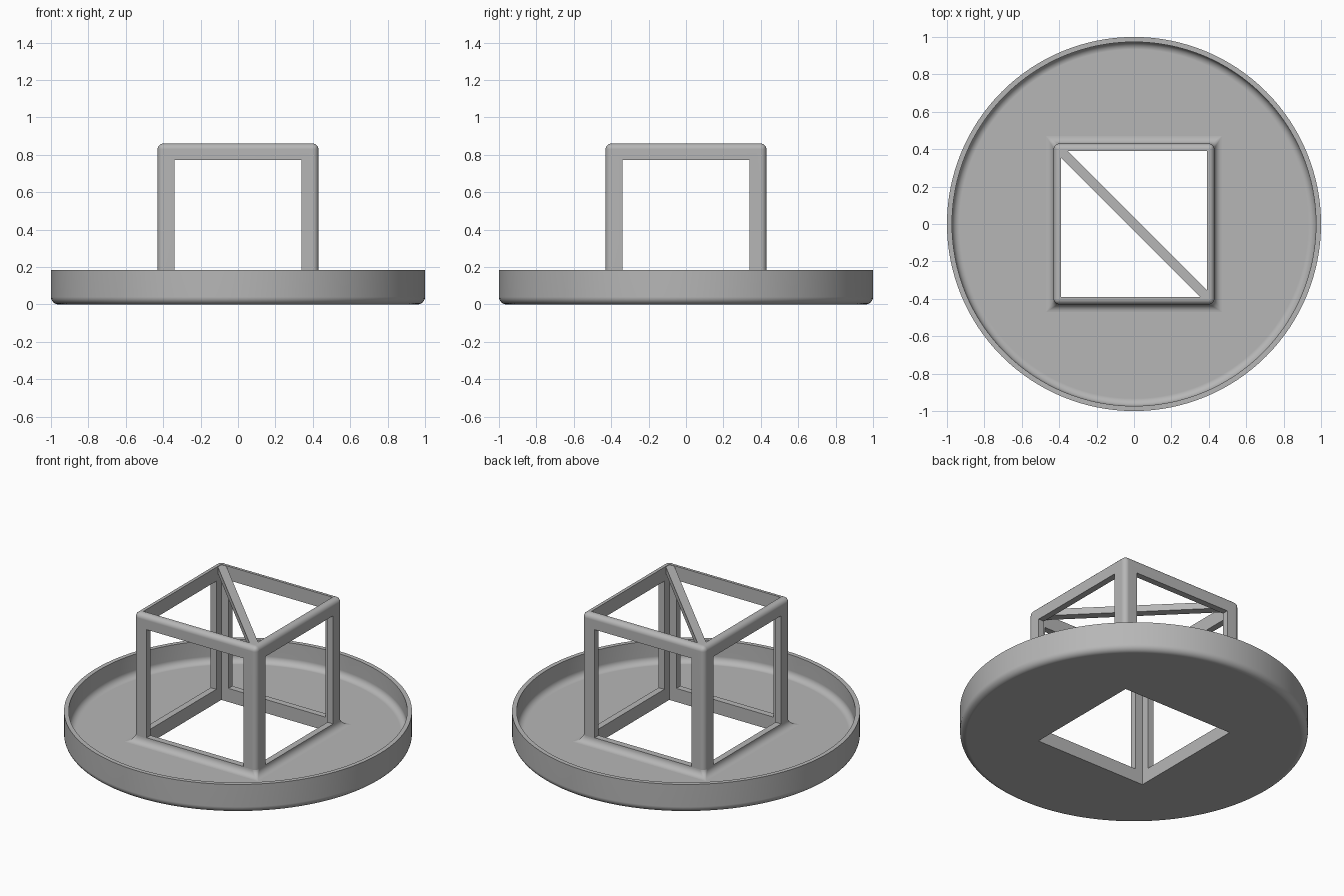
import bpy, bmesh
from math import sin, cos, pi, radians
from mathutils import Matrix, Vector

if "Cube" in bpy.data.objects:
    bpy.data.objects.remove(bpy.data.objects["Cube"], do_unlink=True)

OUTER, INNER, WINDOW = 0.43, 0.39, 0.34   # half sizes of the cage
TOP, FLOOR = 0.86, 0.043
ROUND = 0.03

grey = bpy.data.materials.new("plain grey")
grey.use_nodes = True
colour = (0.47, 0.47, 0.47, 1)
grey.diffuse_color = colour
grey.node_tree.nodes["Principled BSDF"].inputs["Base Color"].default_value = colour


def make_object(name, bm):
    bmesh.ops.recalc_face_normals(bm, faces=bm.faces)
    mesh = bpy.data.meshes.new(name)
    bm.to_mesh(mesh)
    bm.free()
    obj = bpy.data.objects.new(name, mesh)
    bpy.context.collection.objects.link(obj)
    mesh.materials.append(grey)
    return obj


def box(low, high):
    bm = bmesh.new()
    low, high = Vector(low), Vector(high)
    matrix = Matrix.Translation((low + high) / 2) @ Matrix.Diagonal((high - low).to_4d())
    bmesh.ops.create_cube(bm, size=1, matrix=matrix)
    return bm


def loft(rings, capped):
    """Bridge a list of closed rings with quads."""
    bm = bmesh.new()
    loops = [[bm.verts.new(p) for p in ring] for ring in rings]
    count = len(loops[0])
    for a, b in zip(loops, loops[1:]):
        for i in range(count):
            j = (i + 1) % count
            bm.faces.new((a[i], a[j], b[j], b[i]))
    if capped:
        bm.faces.new(loops[0])
        bm.faces.new(loops[-1])
    return bm


def arc(cx, cz, r, start, end, steps=6):
    angles = [radians(start + (end - start) * i / steps) for i in range(steps + 1)]
    return [(cx + r * cos(a), cz + r * sin(a)) for a in angles]


def circle(r, z, count=128):
    return [(r * cos(2 * pi * i / count), r * sin(2 * pi * i / count), z)
            for i in range(count)]


def rounded_square(half, r, z):
    points = []
    for k, (sx, sy) in enumerate(((1, 1), (-1, 1), (-1, -1), (1, -1))):
        c = half - r
        points += [(x, y, z) for x, y in arc(sx * c, sy * c, r, 90 * k, 90 * k + 90, 5)]
    return points


def activate(obj):
    bpy.ops.object.select_all(action="DESELECT")
    obj.select_set(True)
    bpy.context.view_layer.objects.active = obj


def cut(obj, cutters):
    activate(obj)
    for cutter in cutters:
        mod = obj.modifiers.new("cut", "BOOLEAN")
        mod.operation = "DIFFERENCE"
        mod.solver = "EXACT"
        mod.object = cutter
        bpy.ops.object.modifier_apply(modifier=mod.name)


def smooth(obj):
    activate(obj)
    bpy.ops.object.shade_smooth_by_angle(angle=radians(30))
    mod = obj.modifiers.new("flat faces stay flat", "WEIGHTED_NORMAL")
    mod.keep_sharp = True


# Cutters: the shaft through the middle and two window tunnels
low, high = 2 * FLOOR, TOP - 0.088
shaft = make_object("shaft_cutter", box((-INNER, -INNER, -1), (INNER, INNER, 2)))
tunnel_y = make_object("tunnel_y_cutter", box((-WINDOW, -1, low), (WINDOW, 1, high)))
tunnel_x = make_object("tunnel_x_cutter", box((-1, -WINDOW, low), (1, WINDOW, high)))

# Round dish with a rounded foot, thin rim and filleted floor
profile = arc(0.96, 0.04, 0.04, -90, 0) + [(1, 0.183), (0.973, 0.183)]
profile += arc(0.933, FLOOR + 0.04, 0.04, 0, -90)
dish = make_object("dish", loft([circle(r, z) for r, z in profile], True))
cut(dish, [shaft])
smooth(dish)

# Open cage with rounded outer edges, standing on the dish floor
bm = box((-OUTER, -OUTER, FLOOR - 0.002), (OUTER, OUTER, TOP))
edges = [e for e in bm.edges if max(v.co.z for v in e.verts) > TOP / 2]
bmesh.ops.bevel(bm, geom=edges, offset=ROUND, segments=5, profile=0.5, affect="EDGES")
cage = make_object("cage", bm)
cut(cage, [shaft, tunnel_y, tunnel_x])
smooth(cage)

# Concave fillet around the foot of the cage, running out to sharp corners
sweep = arc(OUTER + 0.04, FLOOR + 0.04, 0.04, 180, 270, 8)
rings = [rounded_square(half, ROUND * (1 - i / 8) + 0.001, z)
         for i, (half, z) in enumerate(sweep)]
fillet = make_object("cage_fillet", loft(rings, False))
smooth(fillet)

# Diagonal brace across the top opening
brace = make_object("diagonal_brace",
                    box((-0.555, -0.025, TOP - 0.045), (0.555, 0.025, TOP - 0.003)))
brace.rotation_euler.z = radians(-45)

for cutter in (shaft, tunnel_y, tunnel_x):
    bpy.data.objects.remove(cutter, do_unlink=True)
